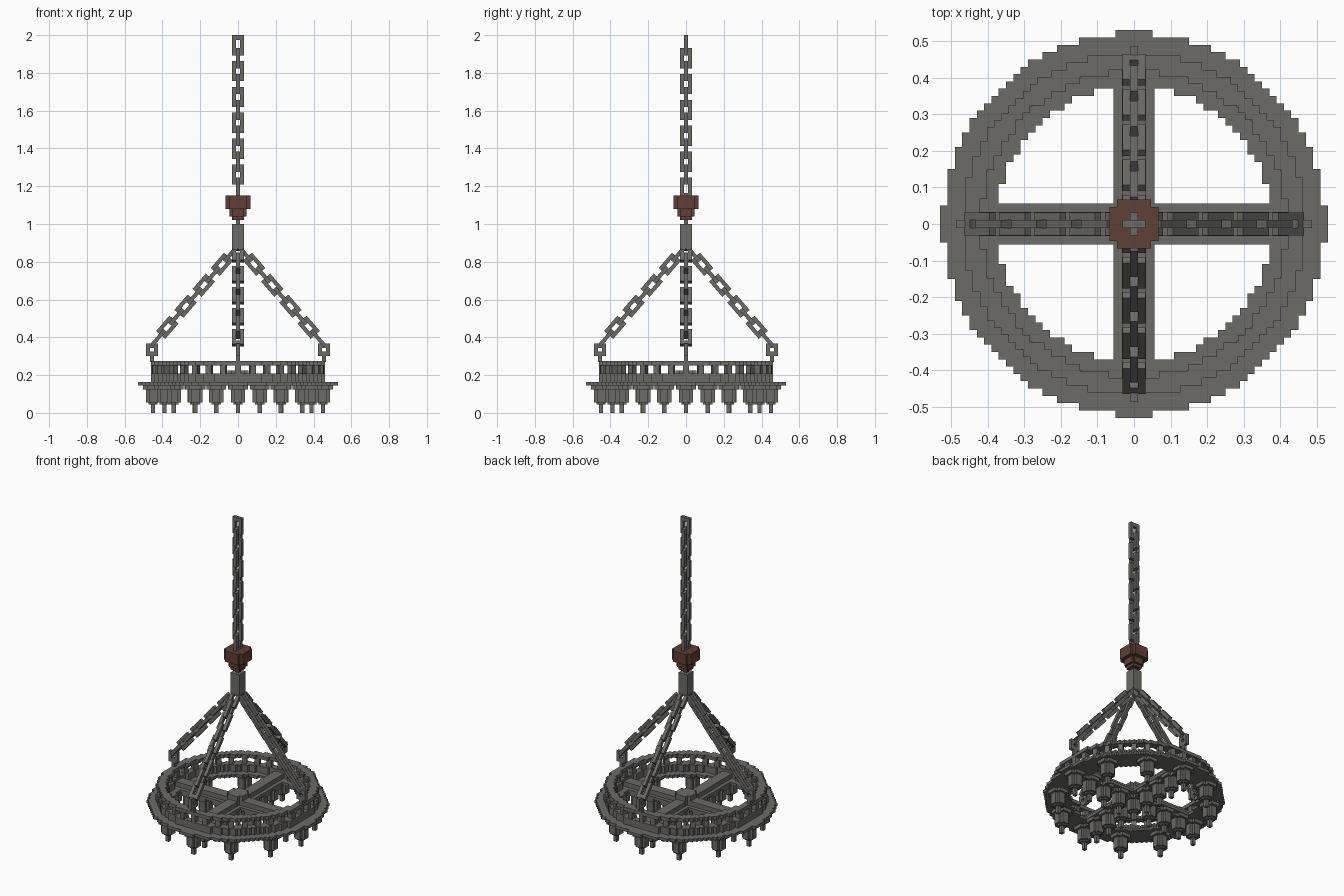
import bpy, bmesh, math
from mathutils import Matrix, Vector

if "Cube" in bpy.data.objects:
    bpy.data.objects.remove(bpy.data.objects["Cube"])


def material(name, rgb):
    m = bpy.data.materials.new(name)
    m.diffuse_color = (*rgb, 1)
    m.use_nodes = True
    m.node_tree.nodes["Principled BSDF"].inputs["Base Color"].default_value = m.diffuse_color
    return m


IRON = material("dark iron", (0.15, 0.147, 0.136))
WOOD = material("brown wood", (0.115, 0.05, 0.033))


def finish(name, bm, mat):
    bmesh.ops.recalc_face_normals(bm, faces=bm.faces)
    me = bpy.data.meshes.new(name)
    bm.to_mesh(me)
    bm.free()
    me.materials.append(mat)
    ob = bpy.data.objects.new(name, me)
    bpy.context.collection.objects.link(ob)
    return ob


def box(bm, c, s, m=Matrix()):
    bmesh.ops.create_cube(bm, size=1, matrix=m @ Matrix.Translation(c) @ Matrix.Diagonal((*s, 1)))


def octa(bm, c, w, z0, z1, cut):
    """Blocky octagon: a square with stepped corners, as overlapping boxes."""
    z, h = (z0 + z1) / 2, z1 - z0
    box(bm, (c[0], c[1], z), (w, w - 2 * cut, h))
    box(bm, (c[0], c[1], z), (w - 2 * cut, w, h))


def link(bm, m, length=0.107, w=0.064, t=0.021):
    """Rectangular link: long axis z, wide axis x, thin axis y."""
    for s in (-1, 1):
        box(bm, (s * (w - t) / 2, 0, 0), (t, t, length), m)
        box(bm, (0, 0, s * (length - t * 1.2) / 2), (w, t, t * 1.2), m)


def frame(pos, x, z):
    y = z.cross(x)
    m = Matrix((x, y, z)).transposed().to_4x4()
    m.translation = pos
    return m


def stepped_ring(name, r2_in, r2_out, cell, z0, z1):
    """Ring made of square cells whose squared radius lies in a range."""
    bm = bmesh.new()
    verts = {}

    def vert(i, j):
        if (i, j) not in verts:
            verts[i, j] = bm.verts.new(((i - 0.5) * cell, (j - 0.5) * cell, z0))
        return verts[i, j]

    for i in range(-26, 27):
        for j in range(-26, 27):
            if r2_in < i * i + j * j < r2_out:
                bm.faces.new([vert(i, j), vert(i + 1, j), vert(i + 1, j + 1), vert(i, j + 1)])
    geo = bmesh.ops.extrude_face_region(bm, geom=bm.faces[:], use_keep_orig=True)["geom"]
    bmesh.ops.translate(bm, verts=[g for g in geo if isinstance(g, bmesh.types.BMVert)],
                        vec=(0, 0, z1 - z0))
    return finish(name, bm, IRON)


X, Y, Z = Vector((1, 0, 0)), Vector((0, 1, 0)), Vector((0, 0, 1))

# Ring: wide flange, lower band, top rail
stepped_ring("flange", 355, 682, 0.02, 0.146, 0.164)
stepped_ring("lower_band", 455, 570, 0.0196, 0.164, 0.208)
stepped_ring("top_rail", 455, 570, 0.0196, 0.252, 0.274)

# Balusters between band and rail
bm = bmesh.new()
for k in range(36):
    box(bm, (0.443, 0, 0.23), (0.034, 0.03, 0.05), Matrix.Rotation(math.radians(10 * k), 4, 'Z'))
finish("balusters", bm, IRON)

# Crossing beams with a raised rib
bm = bmesh.new()
for k in range(2):
    m = Matrix.Rotation(k * math.pi / 2, 4, 'Z')
    box(bm, (0, 0, 0.155), (0.80, 0.113, 0.018), m)
    box(bm, (0, 0, 0.178), (0.85, 0.066, 0.03), m)
octa(bm, (0, 0), 0.11, 0.164, 0.225, 0.02)
finish("cross_beams", bm, IRON)

# Pendants under the ring and the beams
spots = [(0, 0)]
spots += [(0.45 * math.cos(k * math.pi / 6), 0.45 * math.sin(k * math.pi / 6)) for k in range(12)]
for r in (0.115, 0.23, 0.34):
    spots += [(r, 0), (-r, 0), (0, r), (0, -r)]
bm = bmesh.new()
for p in spots:
    octa(bm, p, 0.105, 0.125, 0.147, 0.021)
    octa(bm, p, 0.076, 0.055, 0.126, 0.018)
    octa(bm, p, 0.05, 0.045, 0.056, 0.012)
    box(bm, (p[0], p[1], 0.0235), (0.022, 0.022, 0.047))
finish("pendants", bm, IRON)

# Four slanted chains with an eyelet and a stem on the rail
top, low = Vector((0, 0, 0.885)), Vector((0.455, 0, 0.36))
u = (low - top).normalized()
n = Y.cross(u)
bm = bmesh.new()
for q in range(4):
    rot = Matrix.Rotation(q * math.pi / 2, 4, 'Z')
    for k in range(9):
        pos = top + u * (0.0565 + 0.0735 * k)
        link(bm, rot @ frame(pos, n if k % 2 else Y, u))
    link(bm, rot @ frame(Vector((0.455, 0, 0.334)), X, Z), length=0.068)
    box(bm, (0.455, 0, 0.286), (0.022, 0.021, 0.032), rot)
finish("slanted_chains", bm, IRON)

# Post where the chains meet
bm = bmesh.new()
box(bm, (0, 0, 0.937), (0.064, 0.064, 0.128))
box(bm, (0, 0, 1.015), (0.022, 0.022, 0.05))
finish("post", bm, IRON)

# Brown stepped collar
bm = bmesh.new()
octa(bm, (0, 0), 0.134, 1.08, 1.15, 0.021)
octa(bm, (0, 0), 0.088, 1.04, 1.081, 0.012)
box(bm, (0, 0, 1.031), (0.064, 0.064, 0.022))
finish("collar", bm, WOOD)

# Vertical hanging chain
bm = bmesh.new()
for k in range(12):
    link(bm, frame(Vector((0, 0, 1.9465 - 0.0685 * k)), Y if k % 2 else X, Z))
finish("hanging_chain", bm, IRON)
